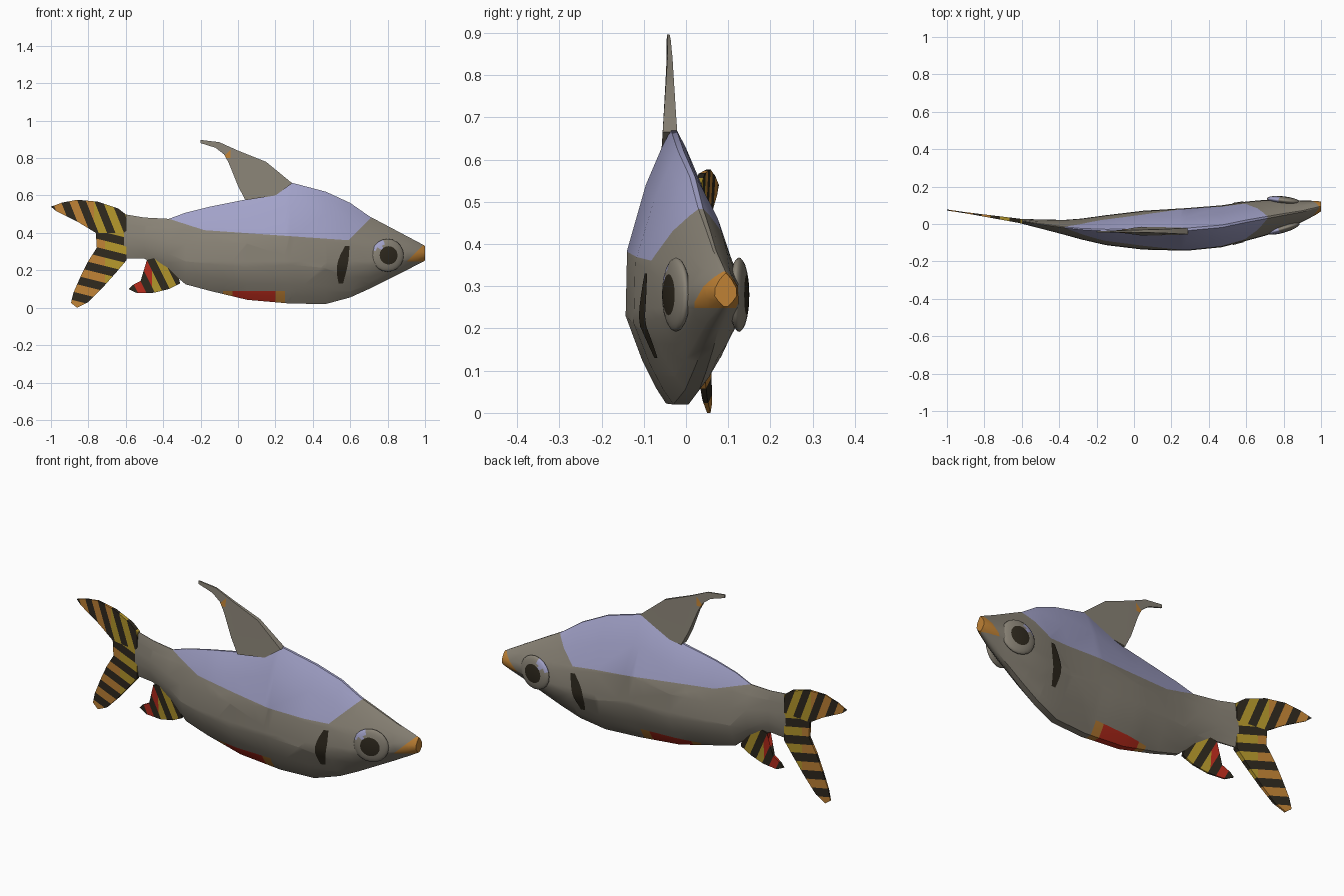
import bpy, bmesh, math
from mathutils import Vector, Matrix
from mathutils.bvhtree import BVHTree

if "Cube" in bpy.data.objects:
    bpy.data.objects.remove(bpy.data.objects["Cube"])

COLORS = {
    "grey_skin": (0.25, 0.225, 0.18), "lavender_back": (0.36, 0.36, 0.58),
    "dark_mark": (0.028, 0.022, 0.013), "yellow_fin": (0.46, 0.31, 0.025),
    "orange": (0.52, 0.22, 0.035), "red": (0.5, 0.025, 0.012)}
GREY, LAV, DARK, YEL, ORA, RED = range(6)
mats = []
for n, c in COLORS.items():
    m = bpy.data.materials.new(n)
    m.diffuse_color = (*c, 1)
    m.use_nodes = True
    m.node_tree.nodes["Principled BSDF"].inputs["Base Color"].default_value = m.diffuse_color
    mats.append(m)


def finish(bm, name, rule, angle=40):
    """Colour faces by rule(centre), shade and link the object."""
    bmesh.ops.recalc_face_normals(bm, faces=bm.faces)
    for f in bm.faces:
        f.material_index = rule(f.calc_center_median())
        f.smooth = True
    me = bpy.data.meshes.new(name)
    bm.to_mesh(me)
    for m in mats:
        me.materials.append(m)
    me.set_sharp_from_angle(angle=math.radians(angle))
    ob = bpy.data.objects.new(name, me)
    bpy.context.collection.objects.link(ob)
    return ob


def cut(bm, a, b, c):
    """Cut along the line a*x + b*z = c, seen from the front."""
    n = Vector((a, 0, b))
    bmesh.ops.bisect_plane(bm, geom=bm.verts[:] + bm.edges[:] + bm.faces[:],
                           plane_co=n * (c / n.length_squared), plane_no=n, dist=1e-5)


# Body stations: x, bottom z, top z, centre y, half width
ST = [(-0.61, 0.262, 0.50, 0.016, 0.012), (-0.5, 0.262, 0.482, 0.0, 0.024),
      (-0.37, 0.20, 0.475, -0.018, 0.04), (-0.28, 0.125, 0.508, -0.027, 0.056),
      (-0.15, 0.09, 0.54, -0.033, 0.08), (0.05, 0.042, 0.58, -0.033, 0.104),
      (0.28, 0.022, 0.67, -0.029, 0.114), (0.47, 0.02, 0.62, -0.012, 0.112),
      (0.6, 0.055, 0.56, 0.015, 0.105), (0.7, 0.1, 0.49, 0.033, 0.096),
      (0.8, 0.15, 0.437, 0.051, 0.08), (0.9, 0.2, 0.384, 0.068, 0.057),
      (0.97, 0.236, 0.347, 0.086, 0.038), (1.0, 0.252, 0.33, 0.094, 0.026)]
# Cross section: height fraction, width fraction
SEC = [(0.0, 0.16), (0.06, 0.38), (0.16, 0.66), (0.32, 1.0),
       (0.56, 0.97), (0.8, 0.58), (0.94, 0.24), (1.0, 0.06)]


def spine(x):
    for a, b in zip(ST, ST[1:]):
        if x <= b[0]:
            t = max(0, (x - a[0]) / (b[0] - a[0]))
            return a[3] + t * (b[3] - a[3])
    return ST[-1][3]


# Body
bm = bmesh.new()
ring_def = [(h, w) for h, w in SEC] + [(h, -w) for h, w in reversed(SEC)]
rings = [[bm.verts.new((x, y + w * hw, zb + h * (zt - zb))) for h, w in ring_def]
         for x, zb, zt, y, hw in ST]
N = len(ring_def)
for r, s in zip(rings, rings[1:]):
    for i in range(N):
        bm.faces.new((r[i], r[(i + 1) % N], s[(i + 1) % N], s[i]))
bm.faces.new(rings[0])
bm.faces.new(rings[-1])
bmesh.ops.recalc_face_normals(bm, faces=bm.faces)
tree = BVHTree.FromBMesh(bm)
# lines bounding the painted zones: flank, rear of back, cheek, nose, belly
LINES = [(0.07, 1, 0.402), (0.32, 1, 0.357), (1, -1, 0.23), (1, -1, 0.655),
         (0, 1, 0.248), (1, 0, -0.08), (1, 0, -0.03), (1, 0, 0.2), (1, 0, 0.25),
         (0, 1, 0.088)]
for l in LINES:
    cut(bm, *l)


def body_rule(p):
    x, z = p.x, p.z
    if z > 0.402 - 0.07 * x and z > 0.357 - 0.32 * x and x - z < 0.23:
        return LAV
    if x - z > 0.655 and z > 0.248 and x > 0.9:
        return ORA
    if z < 0.088 and -0.08 < x < 0.25:
        return RED if -0.03 < x < 0.2 else ORA
    return GREY


finish(bm, "body", body_rule)


def fin(name, outline, yc, half, cuts, rule):
    """Thin closed fin from a front outline, following yc(x) with half thickness."""
    bm = bmesh.new()
    bm.faces.new([bm.verts.new((x, 0, z)) for x, z in outline])
    bmesh.ops.triangulate(bm, faces=bm.faces[:])
    for c in cuts:
        cut(bm, *c)
    front = set(bm.verts)
    bmesh.ops.extrude_face_region(bm, geom=bm.faces[:], use_keep_orig=True)
    for v in bm.verts:
        s = -1 if v in front else 1
        v.co.y = yc(v.co.x) + s * half(v.co.x, v.co.z)
    finish(bm, name, rule, 35)


def bands(a, b, w, lo=-30, hi=30):
    return [(a, b, w * i) for i in range(lo, hi)]


def dark(p, a, b, w):
    return math.floor((a * p.x + b * p.z) / w) % 2 == 0


# Dorsal fin
fin("dorsal_fin",
    [(0.29, 0.665), (0.15, 0.78), (0.0, 0.84), (-0.1, 0.885), (-0.2, 0.897), (-0.2, 0.88),
     (-0.12, 0.855), (-0.075, 0.82), (-0.05, 0.775), (0.0, 0.65), (0.04, 0.575), (0.2, 0.6)],
    lambda x: -0.038 - 0.02 * max(0, -x), lambda x, z: 0.003 + 0.07 * max(0, 0.9 - z) ** 1.1,
    [(1, 0, -0.04), (1, 0, -0.1), (1, -1, -0.885), (0, 1, 0.7), (0, 1, 0.8)],
    lambda p: ORA if p.x - p.z > -0.93 + 0.045 and -0.1 < p.x < -0.04 and p.z > 0.8 else GREY)

# Tail lobes with stripes
tail_y = lambda x: 0.015 + 0.15 * (-0.6 - x)
tail_half = lambda x, z: max(0.003, 0.012 - 0.03 * (-0.6 - x))
fin("tail_upper_lobe",
    [(-0.595, 0.4), (-0.595, 0.495), (-0.64, 0.53), (-0.75, 0.567), (-0.86, 0.577),
     (-0.94, 0.562), (-1.0, 0.54), (-0.97, 0.515), (-0.85, 0.455), (-0.76, 0.4)],
    tail_y, tail_half, bands(1, 0.4, 0.045) + [(1, 0, -0.77)],
    lambda p: DARK if dark(p, 1, 0.4, 0.045) else (YEL if p.x > -0.77 else ORA))
fin("tail_lower_lobe",
    [(-0.595, 0.4), (-0.76, 0.4), (-0.755, 0.32), (-0.8, 0.25), (-0.84, 0.17),
     (-0.88, 0.08), (-0.893, 0.025), (-0.86, 0.0), (-0.8, 0.03), (-0.73, 0.1),
     (-0.65, 0.19), (-0.595, 0.255)],
    tail_y, tail_half, bands(0.25, 1, 0.045) + [(1, 0, -0.71)],
    lambda p: DARK if dark(p, 0.25, 1, 0.045) else (YEL if p.x > -0.71 else ORA))


# Anal fin with stripes
def anal_rule(p):
    if dark(p, 1, 0.5, 0.045):
        return DARK
    return RED if p.x < -0.46 else YEL


fin("anal_fin",
    [(-0.33, 0.22), (-0.31, 0.13), (-0.37, 0.1), (-0.45, 0.08), (-0.54, 0.078), (-0.585, 0.1),
     (-0.565, 0.12), (-0.49, 0.16), (-0.47, 0.195), (-0.487, 0.255), (-0.45, 0.265), (-0.37, 0.24)],
    spine, lambda x, z: 0.004 + 0.07 * max(0, z - 0.1),
    bands(1, 0.5, 0.045) + [(1, 0, -0.46)], anal_rule)

# Eyes and gill marks on both sides
for side, label, slope in ((-1, "front", 0.30), (1, "back", -0.12)):
    # Eye: low dome with pole pointing outward, dark pupil cap, lavender fleck
    bm = bmesh.new()
    bmesh.ops.create_uvsphere(bm, u_segments=20, v_segments=16, radius=1)
    pole = Matrix.Rotation(math.radians(90), 4, 'X')
    bmesh.ops.transform(bm, matrix=pole, verts=bm.verts)

    def eye_rule(p, side=side):
        r = math.hypot(p.x, p.z)
        if p.y * side > 0 and r < 0.62:
            return DARK
        return LAV if r > 0.62 and p.x < -0.3 and p.z > 0.35 else GREY

    hit = tree.ray_cast(Vector((0.8, side, 0.28)), Vector((0, -side, 0)))[0]
    ob = finish(bm, "eye_" + label, eye_rule, 60)
    ob.data.transform(Matrix.Translation((0.8, hit.y - side * 0.004, 0.28))
                      @ Matrix.Rotation(math.atan(slope), 4, 'Z')
                      @ Matrix.Diagonal((0.09, 0.022, 0.088, 1)))

    # Gill mark: thin crescent laid on the flank
    bm = bmesh.new()
    rows = []
    for i in range(9):
        t = i / 8
        z = 0.13 + 0.2 * t
        mid = 0.55 + 0.035 * t * t
        w = 0.007 + 0.021 * math.sin(math.pi * t) ** 0.7 if 0 < t < 1 else 0.012
        row = []
        for k in (-1, 0, 1):
            p = tree.ray_cast(Vector((mid + k * w, side, z)), Vector((0, -side, 0)))[0]
            row.append(bm.verts.new(p + Vector((0, side * 0.004, 0))))
        rows.append(row)
    for r, s in zip(rows, rows[1:]):
        for k in (0, 1):
            q = (r[k], r[k + 1], s[k + 1], s[k])
            bm.faces.new(q if side < 0 else q[::-1])
    bmesh.ops.solidify(bm, geom=bm.faces[:], thickness=0.004)
    finish(bm, "gill_mark_" + label, lambda p: DARK)
